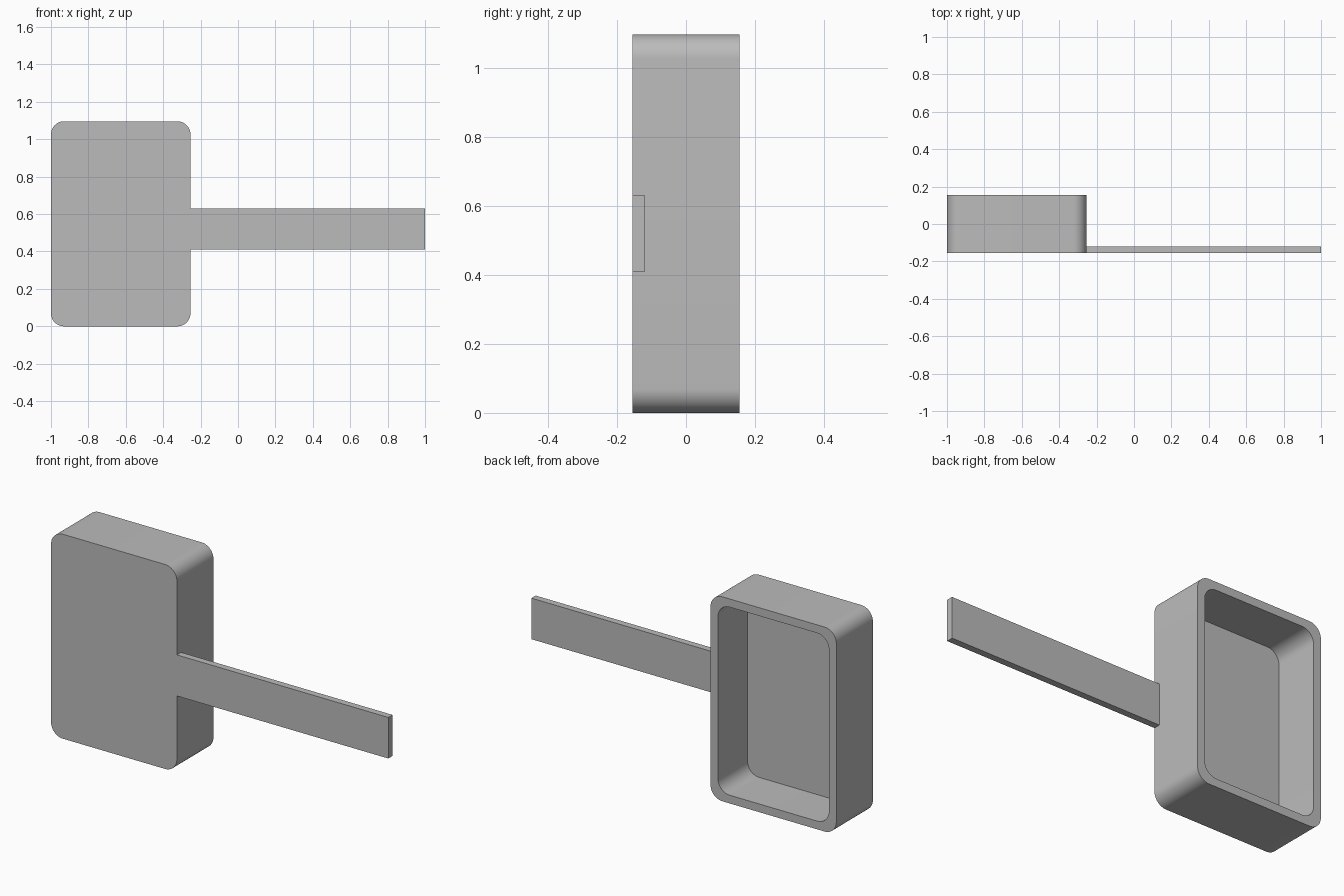
import bpy, bmesh
from math import sin, cos, pi, radians

cube = bpy.data.objects.get("Cube")
if cube:
    bpy.data.objects.remove(cube, do_unlink=True)

grey = bpy.data.materials.new("plain grey")
grey.use_nodes = True
grey.diffuse_color = (0.5, 0.5, 0.5, 1)
grey.node_tree.nodes["Principled BSDF"].inputs["Base Color"].default_value = (0.5, 0.5, 0.5, 1)

FRONT, BACK = -0.155, 0.155
LEFT, RIGHT, HEIGHT = -1.0, -0.254, 1.096
WALL, FLOOR = 0.044, 0.06
RADIUS, STEPS = 0.07, 12


def finish(bm, name):
    bmesh.ops.recalc_face_normals(bm, faces=bm.faces)
    mesh = bpy.data.meshes.new(name)
    bm.to_mesh(mesh)
    bm.free()
    mesh.materials.append(grey)
    obj = bpy.data.objects.new(name, mesh)
    bpy.context.collection.objects.link(obj)
    return obj


def rounded_ring(bm, y, inset, radius):
    """Rounded rectangle of vertices in the XZ plane."""
    x0, x1 = LEFT + inset + radius, RIGHT - inset - radius
    z0, z1 = inset + radius, HEIGHT - inset - radius
    ring = []
    for quarter, (cx, cz) in enumerate([(x1, z1), (x0, z1), (x0, z0), (x1, z0)]):
        for i in range(STEPS + 1):
            a = (quarter + i / STEPS) * pi / 2
            ring.append(bm.verts.new((cx + radius * cos(a), y, cz + radius * sin(a))))
    return ring


# Open tray: outer wall, rim, inner wall and floor
bm = bmesh.new()
rings = [
    rounded_ring(bm, FRONT, 0, RADIUS),
    rounded_ring(bm, BACK, 0, RADIUS),
    rounded_ring(bm, BACK, WALL, RADIUS),
    rounded_ring(bm, FRONT + FLOOR, WALL, RADIUS),
]
for a, b in zip(rings, rings[1:]):
    for i in range(len(a)):
        j = (i + 1) % len(a)
        bm.faces.new((a[i], a[j], b[j], b[i]))
bm.faces.new(rings[0])
bm.faces.new(rings[-1])
tray = finish(bm, "tray")
bpy.ops.object.select_all(action="DESELECT")
tray.select_set(True)
bpy.context.view_layer.objects.active = tray
bpy.ops.object.shade_smooth_by_angle(angle=radians(30))

# Flat handle, flush with the front of the tray
bm = bmesh.new()
bmesh.ops.create_cube(bm, size=1)
low, high = (RIGHT, FRONT, 0.41), (1.0, FRONT + 0.036, 0.63)
for v in bm.verts:
    v.co = [(p + q) / 2 + c * (q - p) for c, p, q in zip(v.co, low, high)]
finish(bm, "handle")
